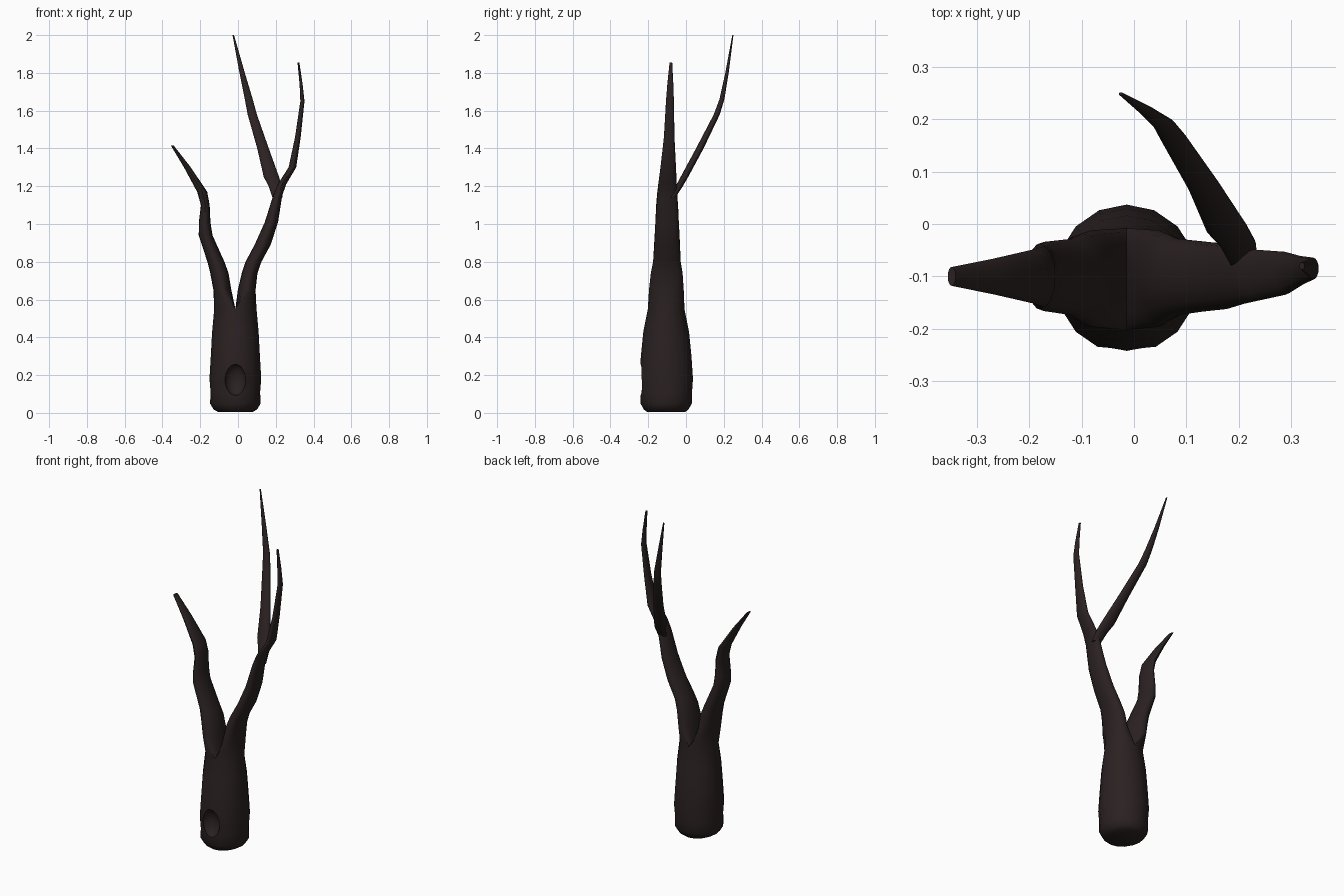
import bpy, bmesh, math

N = 16          # sides of trunk and branches
C = -0.014      # trunk centre in x

bark = bpy.data.materials.new("dark_bark")
bark.diffuse_color = (0.024, 0.0155, 0.0155, 1)


def loft(bm, rings, cap_start=True, cap_end=True):
    """Skin horizontal elliptical rings: (x0, x1, z, y, ry[, xc])."""
    loops = []
    for r in rings:
        x0, x1, z, y, ry = r[:5]
        xc = r[5] if len(r) > 5 else (x0 + x1) / 2
        loop = []
        for i in range(N):
            a = 2 * math.pi * i / N
            c = round(math.cos(a), 9)
            rx = x1 - xc if c > 0 else xc - x0
            loop.append(bm.verts.new((xc + rx * c, y + ry * math.sin(a), z)))
        loops.append(loop)
    for a, b in zip(loops, loops[1:]):
        for i in range(N):
            j = (i + 1) % N
            bm.faces.new((a[i], a[j], b[j], b[i]))
    if cap_start:
        bm.faces.new(loops[0][::-1])
    if cap_end:
        bm.faces.new(loops[-1])


def to_object(bm, name):
    bmesh.ops.remove_doubles(bm, verts=bm.verts, dist=0.0001)
    bmesh.ops.recalc_face_normals(bm, faces=bm.faces)
    me = bpy.data.meshes.new(name)
    bm.to_mesh(me)
    bm.free()
    me.materials.append(bark)
    ob = bpy.data.objects.new(name, me)
    bpy.context.collection.objects.link(ob)
    return ob


def activate(ob):
    bpy.ops.object.select_all(action='DESELECT')
    ob.select_set(True)
    bpy.context.view_layer.objects.active = ob


# Trunk that splits into two main branches
bm = bmesh.new()
trunk = [(0.09, 0.004, 0.10), (0.115, 0.018, 0.118), (0.134, 0.05, 0.136),
         (0.131, 0.11, 0.137), (0.137, 0.18, 0.142), (0.130, 0.30, 0.134),
         (0.123, 0.43, 0.121), (0.112, 0.55, 0.097)]
loft(bm, [(C - rx, C + rx, z, -0.105, ry) for rx, z, ry in trunk], cap_end=False)
# left branch starts as the left half of the trunk
loft(bm, [(C - 0.112, C, 0.55, -0.105, 0.097, C),
          (-0.130, -0.035, 0.65, -0.104, 0.092),
          (-0.147, -0.050, 0.74, -0.102, 0.084),
          (-0.162, -0.072, 0.80, -0.101, 0.073),
          (-0.208, -0.135, 0.94, -0.100, 0.066),
          (-0.207, -0.146, 1.01, -0.100, 0.062),
          (-0.196, -0.150, 1.10, -0.100, 0.058),
          (-0.216, -0.163, 1.17, -0.100, 0.052),
          (-0.286, -0.250, 1.30, -0.100, 0.034),
          (-0.355, -0.340, 1.415, -0.100, 0.018)], cap_start=False)
# right branch starts as the right half
loft(bm, [(C, C + 0.112, 0.55, -0.105, 0.097, C),
          (-0.001, 0.093, 0.65, -0.104, 0.092),
          (0.020, 0.103, 0.74, -0.102, 0.084),
          (0.040, 0.124, 0.80, -0.101, 0.073),
          (0.088, 0.173, 0.89, -0.100, 0.067),
          (0.142, 0.212, 1.01, -0.100, 0.062),
          (0.186, 0.234, 1.15, -0.099, 0.053),
          (0.210, 0.255, 1.21, -0.098, 0.049),
          (0.268, 0.308, 1.30, -0.094, 0.041),
          (0.302, 0.332, 1.46, -0.089, 0.028),
          (0.330, 0.352, 1.65, -0.085, 0.021),
          (0.326, 0.342, 1.74, -0.083, 0.016),
          (0.315, 0.325, 1.855, -0.080, 0.007)], cap_start=False)
tree = to_object(bm, "trunk_and_branches")

# Oval hollow scooped from the front of the trunk
bm = bmesh.new()
bmesh.ops.create_uvsphere(bm, u_segments=20, v_segments=12, radius=1)
for v in bm.verts:
    v.co = (C + v.co.x * 0.057, -0.245 + v.co.y * 0.05, 0.175 + v.co.z * 0.083)
cutter = to_object(bm, "hollow_cutter")
cutter.hide_render = True
activate(tree)
mod = tree.modifiers.new("hollow", 'BOOLEAN')
mod.object = cutter
mod.operation = 'DIFFERENCE'
mod.solver = 'EXACT'
bpy.ops.object.modifier_apply(modifier=mod.name)
bpy.data.objects.remove(cutter)

# Thin branch leaning back from the right branch
bm = bmesh.new()
loft(bm, [(0.182, 0.236, 1.14, -0.072, 0.016),
          (0.162, 0.232, 1.20, -0.036, 0.019),
          (0.136, 0.217, 1.25, -0.008, 0.020),
          (0.102, 0.163, 1.40, 0.073, 0.020),
          (0.051, 0.100, 1.58, 0.163, 0.016),
          (0.036, 0.078, 1.66, 0.190, 0.013),
          (0.008, 0.036, 1.80, 0.217, 0.009),
          (-0.029, -0.021, 2.0, 0.248, 0.003)])
twig = to_object(bm, "back_branch")

for ob in (tree, twig):
    activate(ob)
    bpy.ops.object.shade_smooth_by_angle(angle=math.radians(45))
